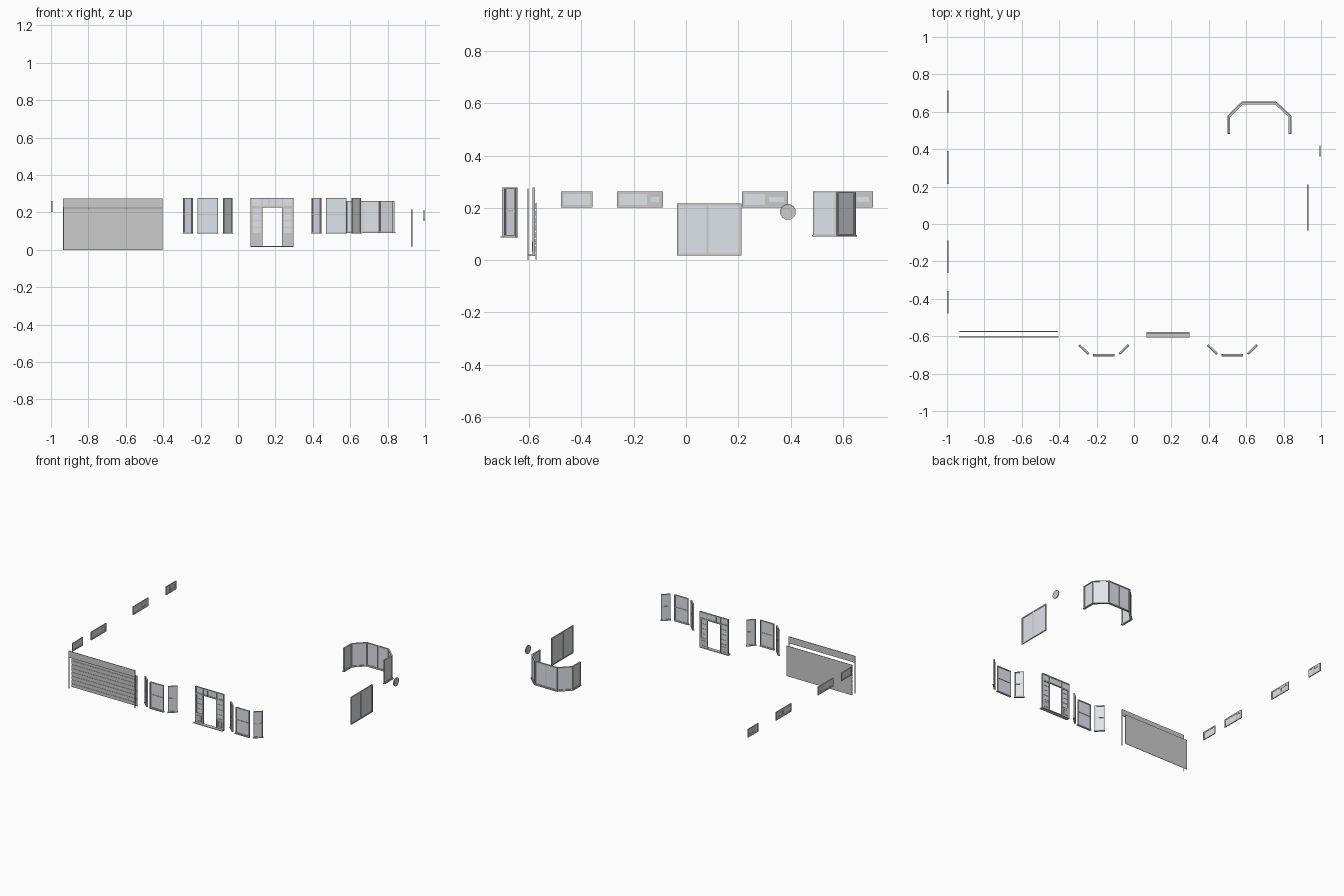
import bpy, bmesh, math
from mathutils import Vector, Matrix

if "Cube" in bpy.data.objects:
    bpy.data.objects.remove(bpy.data.objects["Cube"])

glass_mat = bpy.data.materials.new("glass")
glass_mat.diffuse_color = (0.74, 0.78, 0.84, 1)
glass_mat.use_nodes = True
glass_mat.node_tree.nodes["Principled BSDF"].inputs["Base Color"].default_value = glass_mat.diffuse_color


def boxes(name, items, origin=(0, 0), angle=0.0, mat=None):
    """One object from boxes (u0,u1,v0,v1,z0,z1); u runs along the wall, v points inward."""
    bm = bmesh.new()
    for u0, u1, v0, v1, z0, z1 in items:
        m = Matrix.Translation(((u0 + u1) / 2, (v0 + v1) / 2, (z0 + z1) / 2)) @ \
            Matrix.Diagonal((u1 - u0, v1 - v0, z1 - z0, 1))
        bmesh.ops.create_cube(bm, size=1, matrix=m)
    bm.transform(Matrix.Translation((origin[0], origin[1], 0)) @ Matrix.Rotation(angle, 4, 'Z'))
    me = bpy.data.meshes.new(name)
    bm.to_mesh(me)
    bm.free()
    ob = bpy.data.objects.new(name, me)
    bpy.context.collection.objects.link(ob)
    if mat:
        me.materials.append(mat)
    return ob


def border(u0, u1, z0, z1, f, v0, v1):
    return [(u0, u0 + f, v0, v1, z0, z1), (u1 - f, u1, v0, v1, z0, z1),
            (u0 + f, u1 - f, v0, v1, z0, z0 + f), (u0 + f, u1 - f, v0, v1, z1 - f, z1)]


def window(name, p0, p1, z0, z1, f=0.006, d=0.01, mullions=(), rails=(), sill=0.0, sash=None):
    """Window along p0 -> p1, with the outside on the right-hand side."""
    a, b = Vector(p0), Vector(p1)
    w = (b - a).length
    ang = math.atan2(b.y - a.y, b.x - a.x)
    h = d / 2
    parts = border(0, w, z0, z1, f, -h, h)
    for t in mullions:
        parts.append((t * w - f / 2, t * w + f / 2, -h, h, z0 + f, z1 - f))
    for z in rails:
        parts.append((f, w - f, -h * 0.8, h * 0.8, z - f / 2, z + f / 2))
    if sash:
        s0, s1 = sash
        parts += border(s0 * w, s1 * w, z0 + f * .6, z1 - f * .6, f * 1.6, -h * .9, h * .9)
    if sill:
        parts.append((-0.003, w + 0.003, -h - sill, h, z0 - 0.004, z0 + 0.001))
    boxes(name + "_frame", parts, p0, ang)
    g = f * 0.8
    boxes(name + "_glass", [(g, w - g, -0.001, 0.001, z0 + g, z1 - g)], p0, ang, glass_mat)


# front bay windows: centre sash and two angled sashes each
for tag, cx in (("left", -0.161), ("right", 0.526)):
    window(f"front_bay_{tag}_centre", (cx - .055, -.699), (cx + .055, -.699),
           .09, .278, rails=[.188], sill=.005)
    for s, side in ((-1, "west"), (1, "east")):
        pts = [(cx + s * .129, -.648), (cx + s * .083, -.692)]
        if s > 0:
            pts.reverse()
        window(f"front_bay_{tag}_{side}", *pts, .09, .278, rails=[.188], sill=.003)

# back bay window
pts = [(.832, .485), (.832, .575), (.757, .645), (.581, .645), (.509, .575), (.509, .485)]
for i in range(5):
    window(f"back_bay_pane_{i + 1}", pts[i], pts[i + 1], .094, .262, f=.006, d=.011,
           mullions=[.5] if i == 2 else [], sill=.004)

# small sliding windows on the left wall
for i, (y0, y1, sash) in enumerate([(-.478, -.358, None), (-.263, -.088, (0, .35)),
                                    (.215, .39, (0, .5)), (.595, .715, (0, .65))]):
    window(f"left_window_{i + 1}", (-.996, y1), (-.996, y0), .202, .262,
           f=.009, d=.006, sash=sash)

# patio door on the right wall
window("patio_door", (.929, -.034), (.929, .212), .017, .216, f=.008, d=.008, mullions=[.47])

# round window
for nm, r, depth, mat in (("round_window_frame", .030, .006, None),):
    bpy.ops.mesh.primitive_cylinder_add(vertices=32, radius=r, depth=depth,
                                        location=(.995, .39, .184), rotation=(0, math.pi / 2, 0))
    bpy.context.object.name = nm
    bm = bmesh.new()
    bm.from_mesh(bpy.context.object.data)
    caps = [fc for fc in bm.faces if len(fc.verts) > 4]
    bmesh.ops.inset_individual(bm, faces=caps, thickness=.005, depth=-.0015)
    bm.to_mesh(bpy.context.object.data)
    bm.free()

# entry door surround with an open doorway, side lights and transom
x0, x1, d0, d1 = .068, .296, .132, .234
va, vb = -.588, -.578
parts = [(x0, x0 + .006, va, vb, .02, .278), (x1 - .006, x1, va, vb, .02, .278),
         (x0, x1, va, vb, .271, .278), (x0, x1, va, vb, .226, .234),
         (d0 - .006, d0, va, vb, .02, .271), (d1, d1 + .006, va, vb, .02, .271),
         (x0 - .002, x1 + .002, -.606, vb, .016, .021)]
panes = [(x0 + .004, x1 - .004, -.584, -.582, .23, .274)]
for a, b in ((x0, d0), (d1, x1)):
    parts.append((a, b, va + .002, vb - .002, .02, .083))
    parts += border(a + .004, b - .004, .083, .228, .007, va + .001, vb - .001)
    parts += border(a + .016, b - .016, .032, .072, .003, va - .001, vb)
    for z in (.12, .157, .193):
        parts.append((a + .006, b - .006, va + .002, vb - .002, z - .0015, z + .0015))
    panes.append((a + .004, b - .004, -.584, -.582, .083, .23))
for x in (.166, .2):
    parts.append((x - .002, x + .002, va + .001, vb - .001, .234, .271))
boxes("entry_surround", parts)
boxes("entry_glass", panes, mat=glass_mat)

# garage door: backing panel with horizontal slats
ga, gb, n = -.932, -.406, 8
parts = [(ga, gb, -.574, -.571, 0, .22)]
step = .22 / n
parts += [(ga, gb, -.5765, -.573, i * step + .002, (i + 1) * step - .002) for i in range(n)]
boxes("garage_door", parts)

# garage header and side trim
boxes("garage_trim", [(ga - .003, gb + .003, -.606, -.602, .225, .273),
                      (ga - .003, ga + .001, -.606, -.602, 0, .225),
                      (gb - .001, gb + .003, -.606, -.602, 0, .225)])
